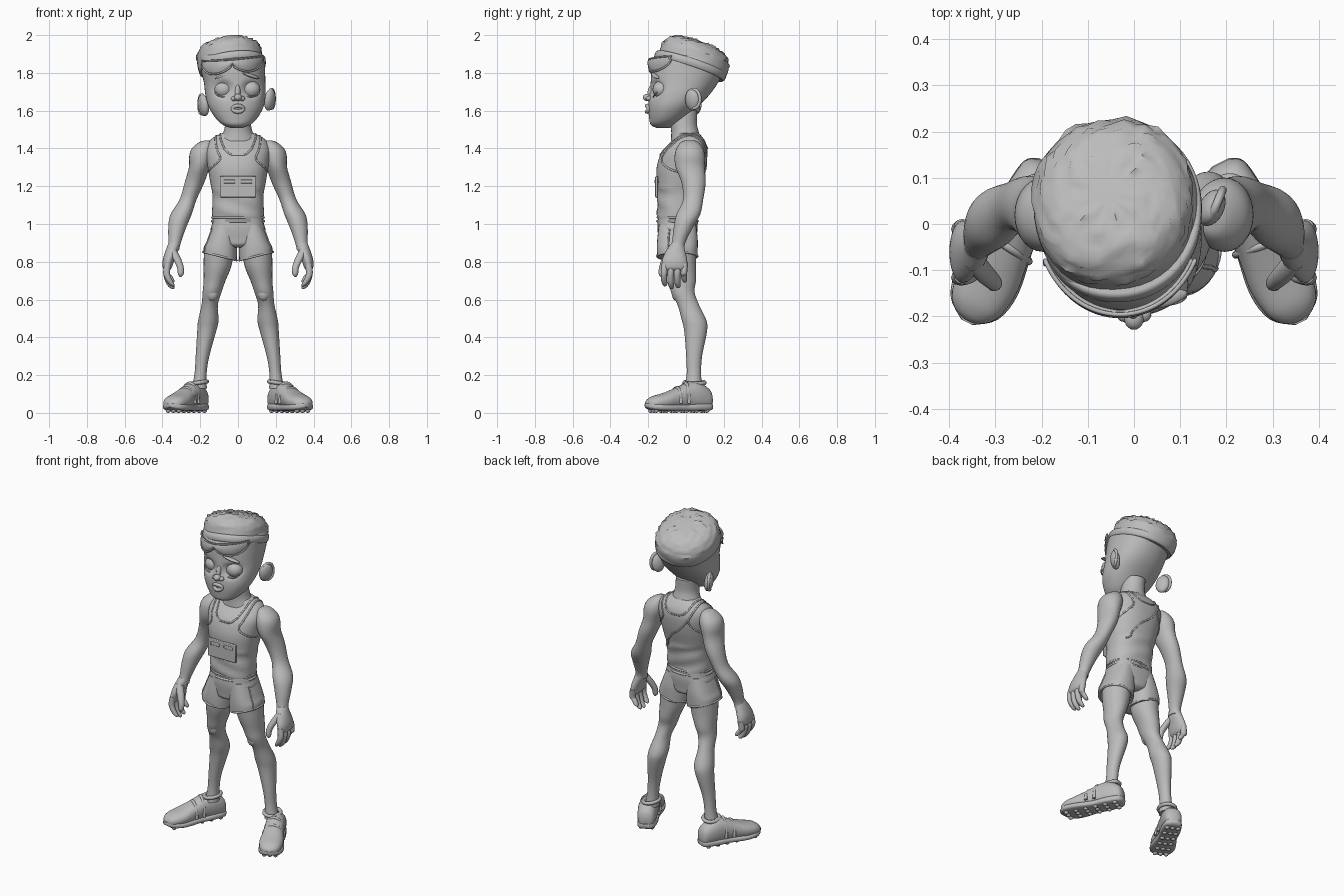
import bpy, bmesh, math, random
from math import sin, cos, pi, radians
from mathutils import Vector, Matrix
from mathutils.bvhtree import BVHTree

random.seed(4)
if "Cube" in bpy.data.objects:
    bpy.data.objects.remove(bpy.data.objects["Cube"])

clay = bpy.data.materials.new("light_grey_clay")
clay.use_nodes = True
GREY = (0.5, 0.5, 0.5, 1)
clay.diffuse_color = GREY
clay.node_tree.nodes["Principled BSDF"].inputs["Base Color"].default_value = GREY


def finish(name, bm, angle=50):
    bmesh.ops.recalc_face_normals(bm, faces=bm.faces)
    me = bpy.data.meshes.new(name)
    bm.to_mesh(me)
    ob = bpy.data.objects.new(name, me)
    bpy.context.collection.objects.link(ob)
    me.materials.append(clay)
    bpy.ops.object.select_all(action='DESELECT')
    ob.select_set(True)
    bpy.context.view_layer.objects.active = ob
    bpy.ops.object.shade_smooth_by_angle(angle=radians(angle))
    return ob


def smooth_rows(rows, sub):
    """Catmull-Rom interpolation through rows of numbers."""
    rows = [Vector(r) for r in rows]
    out = []
    for i in range(len(rows) - 1):
        a, b, c, d = rows[max(i - 1, 0)], rows[i], rows[i + 1], rows[min(i + 2, len(rows) - 1)]
        for k in range(sub):
            t = k / sub
            out.append(b + (c - a) * (t / 2) + (2 * a - 5 * b + 4 * c - d) * (t * t / 2)
                       + (3 * b - a - 3 * c + d) * (t ** 3 / 2))
    return out + [rows[-1]]


def loft(name, rings, segs=28, sub=4, power=2.0, matrix=None, sculpt=None):
    """Skin over level rings given as (x, y, z, rx, ry)."""
    bm = bmesh.new()
    loops = []
    for x, y, z, rx, ry in smooth_rows(rings, sub):
        loop = []
        for i in range(segs):
            c, s = cos(2 * pi * i / segs), sin(2 * pi * i / segs)
            px = math.copysign(abs(c) ** (2 / power), c)
            py = math.copysign(abs(s) ** (2 / power), s)
            loop.append(bm.verts.new((x + rx * px, y + ry * py, z)))
        loops.append(loop)
    for a, b in zip(loops, loops[1:]):
        for i in range(segs):
            bm.faces.new((a[i], a[(i + 1) % segs], b[(i + 1) % segs], b[i]))
    bm.faces.new(loops[0])
    bm.faces.new(loops[-1])
    if sculpt:
        for v in bm.verts:
            sculpt(v)
    if matrix:
        bm.transform(matrix)
    return finish(name, bm)


def blob(name, loc, size, rot=(0, 0, 0)):
    bm = bmesh.new()
    bmesh.ops.create_uvsphere(bm, u_segments=20, v_segments=14, radius=1)
    m = Matrix.Rotation(rot[2], 4, 'Z') @ Matrix.Rotation(rot[1], 4, 'Y') @ Matrix.Rotation(rot[0], 4, 'X')
    bm.transform(Matrix.Translation(loc) @ m @ Matrix.Diagonal((*size, 1)))
    return finish(name, bm)


def tube(name, pts, r, closed=False, onto=None):
    """Round cord through points, optionally laid onto a surface."""
    pts = [Vector(p) for p in (smooth_rows(pts, 6) if not closed else pts)]
    if onto:
        tree = BVHTree.FromObject(onto, bpy.context.evaluated_depsgraph_get())
        pts = [tree.find_nearest(p)[0] for p in pts]
    cu = bpy.data.curves.new(name, 'CURVE')
    cu.dimensions = '3D'
    cu.bevel_depth, cu.bevel_resolution, cu.use_fill_caps = r, 2, True
    sp = cu.splines.new('POLY')
    sp.points.add(len(pts) - 1)
    for p, q in zip(sp.points, pts):
        p.co = (*q, 1)
    sp.use_cyclic_u = closed
    tmp = bpy.data.objects.new(name + "_path", cu)
    bpy.context.collection.objects.link(tmp)
    bpy.context.view_layer.update()
    me = tmp.evaluated_get(bpy.context.evaluated_depsgraph_get()).to_mesh()
    bm = bmesh.new()
    bm.from_mesh(me)
    bpy.data.objects.remove(tmp)
    return finish(name, bm)


def oval(x, y, z, rx, ry, slope=0.0, n=40):
    return [(x + rx * cos(a), y + ry * sin(a), z + slope * cos(a)) for a in (2 * pi * i / n for i in range(n))]


# Torso in its vest, and the neck
def folds(v):
    if v.co.z < 1.2:
        v.co.y += 0.004 * sin(v.co.z * 70 + v.co.x * 22)

torso = loft("vest_torso", [
    (0, -.04, 1.0, .128, .1), (0, -.047, 1.05, .137, .105), (0, -.04, 1.15, .135, .112),
    (0, -.035, 1.22, .147, .12), (0, -.025, 1.3, .16, .13), (0, -.008, 1.38, .17, .122),
    (0, .01, 1.43, .157, .095), (0, .015, 1.462, .125, .07), (0, .005, 1.482, .08, .062)], 48, 5, 2.3, sculpt=folds)
loft("neck", [(0, .0, 1.44, .1, .08), (0, -.005, 1.485, .078, .073), (0, -.012, 1.53, .068, .07),
              (-.005, -.012, 1.6, .066, .072)])
tube("vest_neckline", [(x * s, y, z) for s, x, y, z in (
    (-1, .1, .03, 1.5), (-1, .092, -.08, 1.45), (-1, .06, -.2, 1.41), (1, 0, -.2, 1.395), (1, .06, -.2, 1.41),
    (1, .092, -.08, 1.45), (1, .1, .03, 1.5))], .005, onto=torso)
tube("vest_back_neckline", [(-.1, .03, 1.5), (-.07, .15, 1.43), (0, .15, 1.41), (.07, .15, 1.43), (.1, .03, 1.5)],
     .005, onto=torso)
tube("vest_back_fold", [(-.13, .2, 1.4), (-.05, .2, 1.31), (.05, .2, 1.23), (.14, .1, 1.16)], .005, onto=torso)
tube("vest_hem", oval(0, -.046, 1.035, .136, .104), .006, True)

# Number bib with two raised panels
for nm, x, z, w, h, d in (("bib", 0, 1.197, .19, .112, .014), ("bib_panel_left", .045, 1.225, .06, .022, .02),
                          ("bib_panel_right", -.045, 1.225, .06, .022, .02)):
    bm = bmesh.new()
    bmesh.ops.create_cube(bm, size=1)
    bm.transform(Matrix.Translation((x, -.156, z)) @ Matrix.Diagonal((w, d, h, 1)))
    ob = finish(nm, bm)
    bev = ob.modifiers.new("soft_edges", 'BEVEL')
    bev.width, bev.segments = .004, 2

# Shorts
loft("shorts_seat", [(0, -.045, .875, .03, .07), (0, -.045, .89, .08, .095), (0, -.045, .92, .13, .1),
                     (0, -.045, .97, .145, .106), (0, -.045, 1.0, .137, .106), (0, -.045, 1.03, .133, .104)],
     40, 4, 2.6)
tube("shorts_waistband", oval(0, -.045, 1.015, .136, .106), .007, True)

for s, side in ((1, "left"), (-1, "right")):
    def mir(rows):
        return [(s * r[0], *r[1:]) for r in rows]

    def slant(v):
        if v.co.z < .9:
            v.co.z += .25 * (abs(v.co.x) - .097) * min((.9 - v.co.z) / .05, 1)

    leg = loft(side + "_shorts_leg", mir([
        (.07, -.045, 1.0, .06, .098), (.084, -.045, .92, .078, .107), (.092, -.046, .87, .087, .108),
        (.096, -.046, .828, .089, .106)]), 32, 4, 2.4, sculpt=slant)
    tube(side + "_shorts_hem", oval(s * .096, -.046, .83, .089, .106, s * .022), .006, True)
    tube(side + "_shorts_side_piping", mir([(.16, -.09, 1.0), (.19, -.1, .93), (.2, -.11, .87), (.2, -.1, .84)]),
         .005, onto=leg)
    tube(side + "_vest_armhole", mir([
        (.13, .02, 1.5), (.125, -.1, 1.43), (.13, -.2, 1.36), (.17, -.1, 1.29), (.2, .0, 1.27), (.17, .1, 1.3),
        (.12, .2, 1.36), (.12, .13, 1.43), (.13, .02, 1.5)]), .005, onto=torso)

    # Leg
    loft(side + "_leg", mir([
        (.1, -.035, .88, .08, .09), (.108, -.03, .78, .074, .083), (.124, -.02, .7, .058, .073),
        (.137, -.017, .64, .05, .062), (.15, .013, .57, .043, .057), (.157, .043, .49, .054, .065),
        (.166, .051, .43, .05, .06), (.188, .043, .3, .036, .042), (.198, .042, .21, .032, .038),
        (.205, .04, .13, .04, .045)]))
    blob(side + "_kneecap", (s * .136, -.05, .635), (.033, .026, .042))

    # Arm
    loft(side + "_arm", mir([
        (.165, .02, 1.443, .01, .02), (.171, .02, 1.432, .036, .046), (.185, .02, 1.4, .059, .07),
        (.194, .02, 1.36, .064, .08), (.205, .022, 1.3, .055, .077), (.23, .04, 1.22, .052, .064),
        (.264, .038, 1.13, .045, .053), (.302, .012, 1.05, .056, .063), (.322, -.015, .98, .047, .05),
        (.336, -.04, .9, .033, .036), (.345, -.05, .86, .033, .042)]))
    # Hand with curled fingers and thumb
    loft(side + "_palm", mir([(.338, -.045, .9, .03, .032), (.35, -.055, .86, .033, .05),
                              (.367, -.06, .81, .031, .066), (.374, -.06, .77, .024, .066),
                              (.374, -.06, .752, .01, .055)]), 24)
    for i, name in enumerate(("index", "middle", "ring", "little")):
        y, tip = -.112 + .035 * i, (.67, .655, .66, .69)[i]
        loft(f"{side}_{name}_finger", mir([
            (.372, y, .79, .018, .018), (.378, y - .004, .74, .018, .017), (.366, y - .004, tip + .035, .017, .016),
            (.35, y, tip + .01, .014, .013), (.345, y, tip, .004, .004)]), 12)
    loft(side + "_thumb", mir([(.35, -.075, .87, .02, .025), (.325, -.105, .82, .022, .022),
                               (.305, -.125, .77, .018, .018), (.303, -.13, .735, .015, .015),
                               (.305, -.13, .72, .004, .004)]), 14)

    # Shoe: lofted from heel to toe, then laid along the turned-out foot
    heel, toe = Vector((s * .188, .132, 0)), Vector((s * .363, -.215, 0))
    ahead = (toe - heel).normalized()
    across = Vector((0, 0, 1)).cross(ahead)
    lay = Matrix.Translation(heel) @ Matrix((across, (0, 0, 1), ahead)).transposed().to_4x4()
    loft(side + "_shoe", [(0, .06, 0, .02, .025), (0, .072, .018, .046, .056), (0, .088, .08, .056, .074),
                          (0, .088, .14, .056, .071), (0, .075, .21, .06, .056), (0, .062, .28, .068, .043),
                          (0, .054, .34, .059, .035), (0, .048, .37, .038, .024), (0, .046, .382, .01, .01)],
         28, 4, 2.3, lay)
    loft(side + "_sole", [(0, .035, -.002, .02, .012), (0, .032, .02, .048, .02), (0, .03, .1, .058, .02),
                          (0, .028, .17, .056, .018), (0, .028, .28, .072, .018), (0, .033, .35, .058, .018),
                          (0, .04, .386, .014, .01)], 24, 4, 3.5, lay)
    for t in (.04, .1, .16, .22, .28, .34):
        for u in (-.032, 0, .032):
            blob(side + "_stud", lay @ Vector((u, .011, t)), (.013, .013, .011))
    tube(side + "_shoe_collar", oval(s * .207, .045, .16, .043, .054, s * -.006), .011, True)
    for k, (t, w, h) in enumerate(((.15, .056, .157), (.2, .06, .133))):
        tube(f"{side}_shoe_strap_{k}", [lay @ Vector((w * cos(a), .05 + (h - .05) * sin(a), t + .008 * cos(a)))
                                        for a in (pi * i / 8 for i in range(9))], .009)

    # Ear, the right one lower because the head leans
    ex, ez = (.168, 1.657) if s > 0 else (-.183, 1.628)
    blob(side + "_ear", (ex, .035, ez), (.026, .042, .058), (0, s * .15, s * -.45))
    tube(side + "_ear_rim", [(ex + s * (.01 + .014 * sin(a)), .04 + .034 * sin(a), ez + .005 + .05 * cos(a))
                             for a in (-.8 + i * .5 for i in range(9))], .009)

    # Closed eye, lid crease and worried brow
    cx = -.004 + s * .072
    blob(side + "_eye", (cx, -.131, 1.712), (.05, .046, .046))
    tube(side + "_lash_line", [(cx + .044 * cos(a), -.153 + .02 * sin(a), 1.7 + .026 * sin(a))
                               for a in (pi + pi * i / 8 for i in range(9))], .004)
    blob(side + "_brow", (cx, -.163, 1.785), (.052, .016, .009), (0, s * .3, s * .3))


# Head with eye sockets
def sockets(v):
    if v.co.y < -.05:
        for x in (-.076, .068):
            d2 = ((v.co.x - x) / .048) ** 2 + ((v.co.z - 1.712) / .042) ** 2
            v.co.y += .024 * math.exp(-d2 * d2)

loft("head", [(-.008, -.12, 1.508, .03, .035), (-.008, -.12, 1.525, .072, .066), (-.008, -.1, 1.56, .11, .095),
              (-.01, -.07, 1.62, .145, .13), (-.013, -.037, 1.68, .159, .158), (-.018, -.008, 1.75, .163, .179),
              (-.028, .012, 1.82, .171, .196), (-.034, .02, 1.87, .173, .19), (-.038, .01, 1.9, .15, .155),
              (-.04, .0, 1.915, .06, .07)], 64, 7, 2.15, sculpt=sockets)

# Nose and parted lips
blob("nose_bridge", (-.002, -.183, 1.7), (.015, .02, .045), (-.25, 0, 0))
blob("nose_tip", (0, -.205, 1.67), (.021, .024, .019))
for s in (1, -1):
    blob("nostril_wing", (s * .022, -.196, 1.664), (.015, .016, .013))
tube("lips", [(.027 * cos(a), -.207 + .01 * cos(a) ** 2, 1.61 + .016 * sin(a))
              for a in (2 * pi * i / 24 for i in range(24))], .011, True)
blob("chin", (-.008, -.166, 1.55), (.042, .027, .03))

# Flat-top hair and headband, tilted with the head
tilt = (Matrix.Translation((-.042, .04, 1.858)) @ Matrix.Rotation(radians(-18), 4, 'X')
        @ Matrix.Rotation(radians(-7), 4, 'Y'))


def curls(v):
    if v.co.z > .03 and v.co.xy.length > .05:
        n = Vector((v.co.x, v.co.y, .12)).normalized()
        v.co += n * random.choice((-.003, 0, 0, .002, .008))

loft("hair", [(0, 0, -.05, .158, .178), (0, 0, -.02, .172, .188), (0, 0, .02, .174, .189), (0, -.004, .052, .168, .18),
              (0, -.008, .08, .148, .158), (0, -.01, .098, .115, .122), (0, -.01, .108, .07, .075),
              (0, -.01, .111, .015, .015)], 44, 3, 2.2, tilt, curls)
loft("headband", [(.008, -.01, -.048, .168, .188), (.008, -.01, -.042, .177, .197), (.008, -.01, -.012, .18, .197),
                  (.008, -.01, -.005, .171, .188)], 56, 2, 2.1, tilt)

# Goggles pushed up on the forehead
bm = bmesh.new()
cols, rows, reach = 40, 6, radians(64)
grid = []
for i in range(cols + 1):
    a = -reach + 2 * reach * i / cols
    x, y = -.03 + .18 * sin(a), .012 - .208 * cos(a)
    top = 1.872 + .006 * abs(a)
    low = top - .022 - .05 * max(sin(pi * abs(a) / reach), 0) ** .6
    grid.append([bm.verts.new((x, y - .008 * sin(pi * j / rows), low + (top - low) * j / rows + .08 * x))
                 for j in range(rows + 1)])
for a, b in zip(grid, grid[1:]):
    for j in range(rows):
        bm.faces.new((a[j], b[j], b[j + 1], a[j + 1]))
rim = [v.co.copy() for v in [c[0] for c in grid] + grid[-1][1:] + [c[-1] for c in grid[-2::-1]] + grid[0][-2:0:-1]]
goggles = finish("goggles_lens", bm)
goggles.modifiers.new("thickness", 'SOLIDIFY').thickness = .012
tube("goggles_frame", rim, .005, True)
